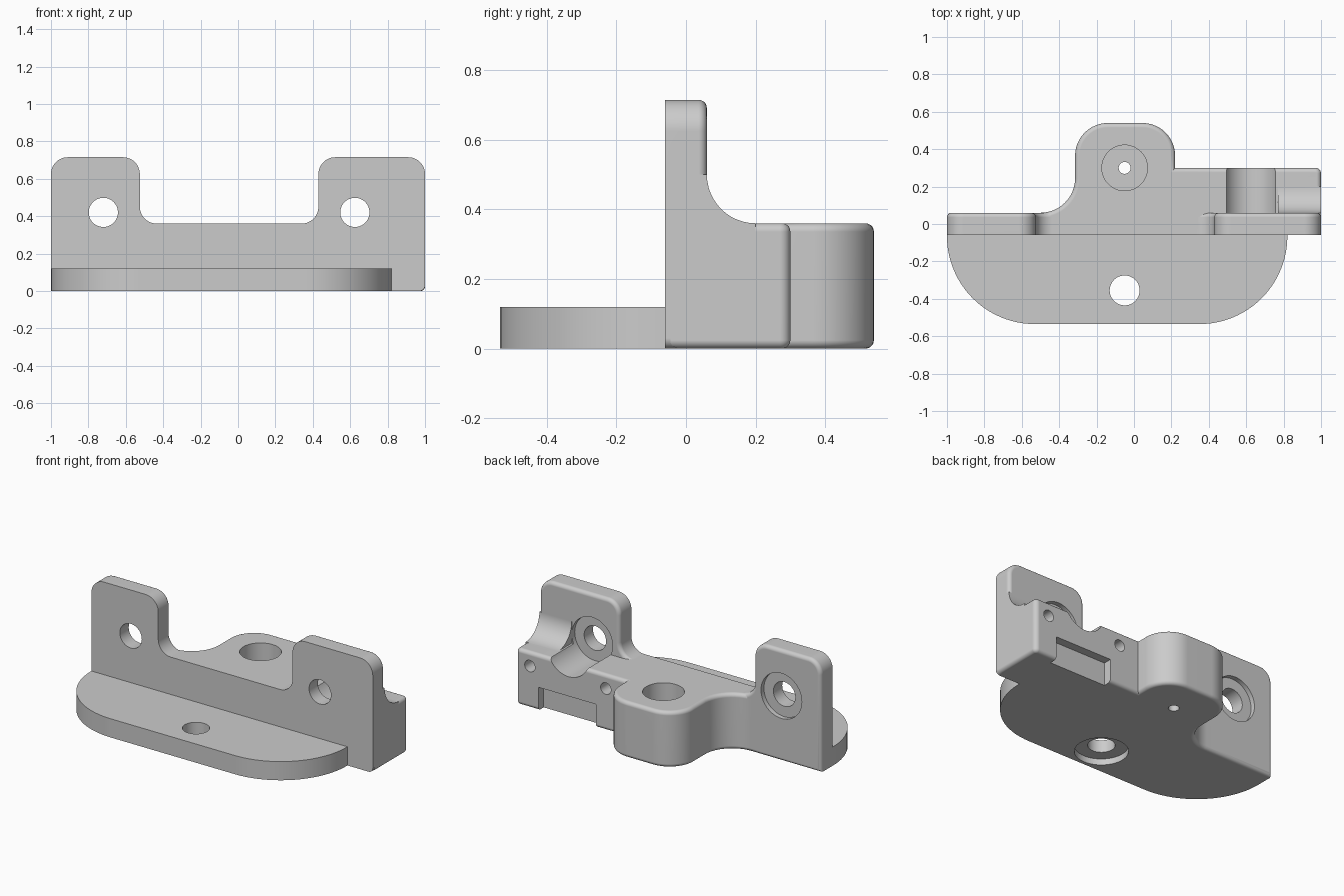
import bpy, bmesh, math
from mathutils import Vector, Matrix

if "Cube" in bpy.data.objects:
    bpy.data.objects.remove(bpy.data.objects["Cube"])

grey = bpy.data.materials.new("light_grey")
grey.use_nodes = True
grey.diffuse_color = (0.6, 0.6, 0.6, 1)
grey.node_tree.nodes["Principled BSDF"].inputs["Base Color"].default_value = (0.6, 0.6, 0.6, 1)


def rounded(corners, steps=12):
    """Counter-clockwise outline from (u, v, radius) corners, with arcs at the corners."""
    out = []
    for i, (u, v, r) in enumerate(corners):
        p = Vector((u, v))
        if r == 0:
            out.append(p)
            continue
        a = (Vector(corners[i - 1][:2]) - p).normalized()
        b = (Vector(corners[(i + 1) % len(corners)][:2]) - p).normalized()
        half = a.angle(b) / 2
        centre = p + (a + b).normalized() * (r / math.sin(half))
        start = p + a * (r / math.tan(half)) - centre
        sweep = start.angle_signed(p + b * (r / math.tan(half)) - centre)
        for k in range(steps + 1):
            out.append(centre + Matrix.Rotation(-sweep * k / steps, 2) @ start)
    return out


def inset(outline, amount):
    """Move a counter-clockwise outline inwards with mitred corners."""
    out = []
    for i, p in enumerate(outline):
        d1 = (p - outline[i - 1]).normalized()
        d2 = (outline[(i + 1) % len(outline)] - p).normalized()
        n1, n2 = Vector((-d1.y, d1.x)), Vector((-d2.y, d2.x))
        out.append(p + (n1 + n2) * (amount / (1 + n1.dot(n2))))
    return out


def prism(name, outline, axis, lo, hi, round_lo=0, round_hi=0):
    """Extrude an outline along an axis, with optional rounded rims at either end."""
    place = {"x": lambda p, d: (d, p.x, p.y),
             "y": lambda p, d: (p.x, d, p.y),
             "z": lambda p, d: (p.x, p.y, d)}[axis]
    angles = [math.pi / 2 * k / 5 for k in range(6)]
    levels = [(lo, 0)]
    if round_lo:
        levels = [(lo + round_lo * (1 - math.cos(t)), round_lo * (1 - math.sin(t))) for t in angles]
    if round_hi:
        levels += [(hi - round_hi * (1 - math.cos(t)), round_hi * (1 - math.sin(t)))
                   for t in reversed(angles)]
    else:
        levels.append((hi, 0))
    bm = bmesh.new()
    rings = [[bm.verts.new(place(p, d)) for p in (inset(outline, s) if s else outline)]
             for d, s in levels]
    n = len(outline)
    for low, high in zip(rings, rings[1:]):
        for i in range(n):
            j = (i + 1) % n
            bm.faces.new((low[i], low[j], high[j], high[i]))
    bm.faces.new(rings[0][::-1])
    bm.faces.new(rings[-1])
    if bm.calc_volume(signed=True) < 0:
        bmesh.ops.reverse_faces(bm, faces=bm.faces)
    mesh = bpy.data.meshes.new(name)
    bm.to_mesh(mesh)
    bm.free()
    mesh.materials.append(grey)
    obj = bpy.data.objects.new(name, mesh)
    bpy.context.collection.objects.link(obj)
    return obj


def cylinder(name, axis, u, v, r, lo, hi, n=48):
    ring = [Vector((u + r * math.cos(t * math.tau / n), v + r * math.sin(t * math.tau / n)))
            for t in range(n)]
    return prism(name, ring, axis, lo, hi)


def combine(obj, others, operation):
    """Apply boolean operations and discard the operands."""
    bpy.context.view_layer.objects.active = obj
    for other in others:
        mod = obj.modifiers.new("boolean", "BOOLEAN")
        mod.operation, mod.solver, mod.object = operation, "EXACT", other
        bpy.ops.object.modifier_apply(modifier=mod.name)
        bpy.data.objects.remove(other)


# Upright plate with two ears, rounded at the rear
ears = rounded([(-1, 0, 0), (1, 0, 0.03), (1, 0.715, 0.09), (0.43, 0.715, 0.09),
                (0.43, 0.36, 0.09), (-0.525, 0.36, 0.09), (-0.525, 0.715, 0.09), (-1, 0.715, 0.09)])
body = prism("mounting_body", ears, "y", -0.06, 0.06, round_hi=0.024)

# Rear lug and side block share one footprint
footprint = rounded([(-0.56, -0.045, 0), (1, -0.045, 0), (1, 0.3, 0.03), (0.22, 0.3, 0),
                     (0.22, 0.54, 0.175), (-0.315, 0.54, 0.175), (-0.315, 0.06, 0.185), (-0.56, 0.06, 0)])
rear = prism("rear_block", footprint, "z", 0, 0.36, 0.024, 0.024)

# Concave web between the outer ear and the side block
arc = [Vector((0.2 - 0.14 * math.sin(t * math.pi / 24), 0.5 - 0.14 * math.cos(t * math.pi / 24)))
       for t in range(13)]
web = prism("ear_web", [Vector((0.2, 0.3)), *arc, Vector((0.0, 0.5)), Vector((0.0, 0.3))],
            "x", 0.77, 1)
combine(body, [rear, web], "UNION")

# Ear holes with rear recesses; the long one also cuts the trough in the side block
cuts = []
for x, reach in ((-0.72, 0.2), (0.625, 0.5)):
    cuts.append(cylinder("ear_hole", "y", x, 0.42, 0.078, -0.2, 0.2))
    cuts.append(cylinder("ear_recess", "y", x, 0.42, 0.145, 0.03, reach))

# Lug bore, small vent, rear screw holes and the notch under the block
cuts.append(cylinder("lug_bore", "z", -0.05, 0.3, 0.122, 0.1, 0.6))
cuts.append(cylinder("lug_vent", "z", -0.05, 0.3, 0.032, -0.1, 0.2, 24))
for x in (0.36, 0.9):
    cuts.append(cylinder("screw_hole", "y", x, 0.27, 0.037, 0.12, 0.5, 24))
notch = [Vector(p) for p in ((0.43, -0.1), (0.84, -0.1), (0.84, 0.15), (0.43, 0.15))]
cuts.append(prism("notch", notch, "y", 0.245, 0.5))
combine(body, cuts, "DIFFERENCE")

# Front flange with a hole recessed from below
plate = rounded([(-1, -0.06, 0), (-1, -0.535, 0.47), (0.82, -0.535, 0.47), (0.82, -0.06, 0)], 24)
flange = prism("front_flange", plate, "z", 0, 0.12)
combine(flange, [cylinder("flange_hole", "z", -0.05, -0.355, 0.08, -0.1, 0.3),
                 cylinder("flange_recess", "z", -0.05, -0.355, 0.158, -0.1, 0.04)], "DIFFERENCE")

# Smooth curves, sharp corners, flat faces kept flat
for obj in (body, flange):
    bpy.ops.object.select_all(action="DESELECT")
    obj.select_set(True)
    bpy.context.view_layer.objects.active = obj
    bpy.ops.object.shade_smooth_by_angle(angle=math.radians(30))
    obj.modifiers.new("flat_shading", "WEIGHTED_NORMAL").keep_sharp = True
